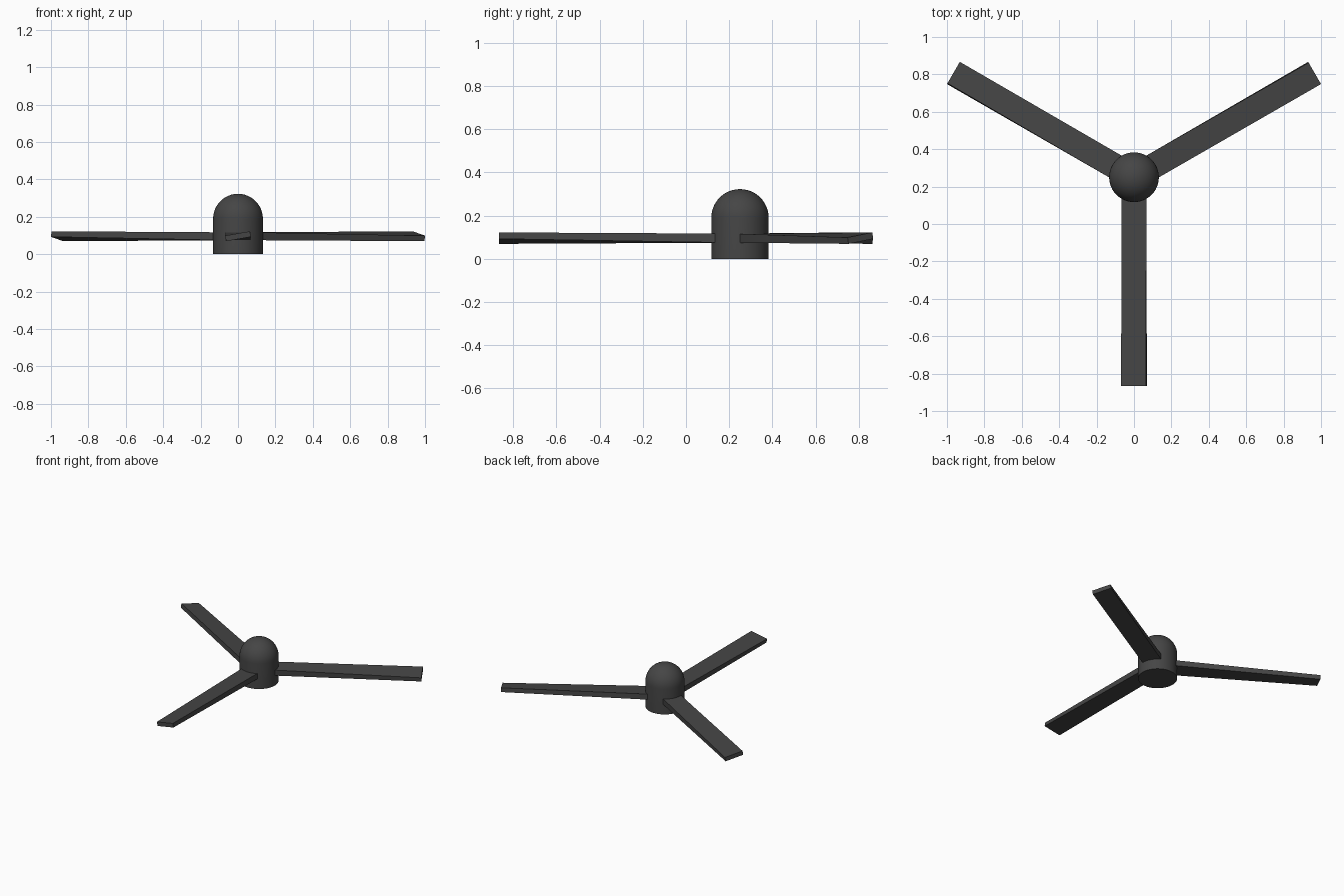
import bpy, bmesh, math

if "Cube" in bpy.data.objects:
    bpy.data.objects.remove(bpy.data.objects["Cube"])

CX, CY, R = 0.0, 0.25, 0.133       # hub axis and radius
dark = bpy.data.materials.new("dark_plastic")
dark.diffuse_color = (0.06, 0.06, 0.06, 1)
dark.use_nodes = True
dark.node_tree.nodes["Principled BSDF"].inputs["Base Color"].default_value = dark.diffuse_color


def add_object(name, bm):
    bmesh.ops.recalc_face_normals(bm, faces=bm.faces)
    mesh = bpy.data.meshes.new(name)
    bm.to_mesh(mesh)
    bm.free()
    obj = bpy.data.objects.new(name, mesh)
    bpy.context.collection.objects.link(obj)
    mesh.materials.append(dark)
    obj.location = (CX, CY, 0)
    return obj


# Hub: straight wall with a domed top, spun around z
bm = bmesh.new()
profile = [(0, 0), (R, 0)]
profile += [(R * math.cos(a), 0.19 + R * math.sin(a))
            for a in (math.radians(7.5 * i) for i in range(12))]
profile.append((0, 0.19 + R))
verts = [bm.verts.new((r, 0, z)) for r, z in profile]
edges = [bm.edges.new(pair) for pair in zip(verts, verts[1:])]
bmesh.ops.spin(bm, geom=verts + edges, axis=(0, 0, 1), cent=(0, 0, 0),
               angle=math.tau, steps=48)
bmesh.ops.remove_doubles(bm, verts=bm.verts, dist=1e-5)
hub = add_object("hub", bm)
bpy.context.view_layer.objects.active = hub
hub.select_set(True)
bpy.ops.object.shade_smooth_by_angle(angle=math.radians(40))


# Blade: flat box at the root, thinner and pitched at the tip
def section(bm, x, width, thick, pitch, z=0.096):
    c, s = math.cos(pitch), math.sin(pitch)
    ring = []
    for u, v in ((-1, -1), (1, -1), (1, 1), (-1, 1)):
        a, b = u * width / 2, v * thick / 2
        ring.append(bm.verts.new((x, a * c - b * s, z + a * s + b * c)))
    return ring


def blade(name, angle):
    bm = bmesh.new()
    root = section(bm, 0.06, 0.134, 0.042, 0)
    tip = section(bm, 1.115, 0.134, 0.030, math.radians(10))
    bm.faces.new(root)
    bm.faces.new(tip)
    for i in range(4):
        j = (i + 1) % 4
        bm.faces.new((root[i], root[j], tip[j], tip[i]))
    add_object(name, bm).rotation_euler.z = math.radians(angle)


for i, angle in enumerate((30, 150, 270)):
    blade(f"blade_{i + 1}", angle)
